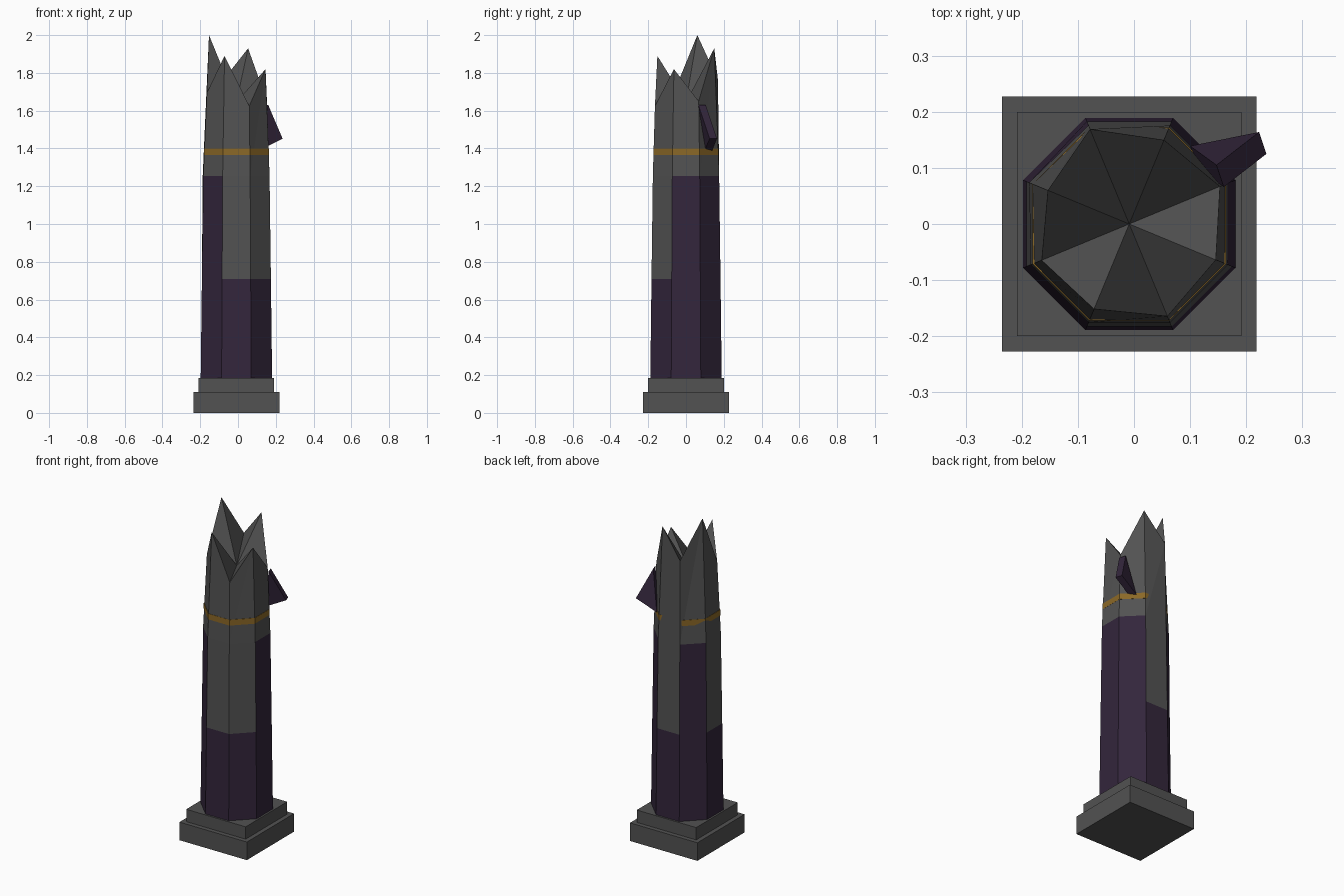
import bpy, bmesh, math

if "Cube" in bpy.data.objects:
    bpy.data.objects.remove(bpy.data.objects["Cube"])

CX = -0.0085  # axis of the pillar


def material(name, rgb):
    m = bpy.data.materials.new(name)
    m.diffuse_color = (*rgb, 1)
    m.use_nodes = True
    m.node_tree.nodes["Principled BSDF"].inputs["Base Color"].default_value = m.diffuse_color
    return m


stone = material("grey stone", (0.085, 0.085, 0.085))
purple = material("dark purple", (0.033, 0.019, 0.044))
gold = material("old gold", (0.26, 0.14, 0.02))


def finish(name, bm, *mats):
    bmesh.ops.recalc_face_normals(bm, faces=bm.faces[:])
    me = bpy.data.meshes.new(name)
    bm.to_mesh(me)
    bm.free()
    for m in mats:
        me.materials.append(m)
    ob = bpy.data.objects.new(name, me)
    bpy.context.collection.objects.link(ob)
    return ob


def prism(name, sides, radius, z0, z1, mat):
    bm = bmesh.new()
    rings = []
    for z in (z0, z1):
        rings.append([bm.verts.new((CX + radius * math.cos((k + .5) * math.tau / sides),
                                    radius * math.sin((k + .5) * math.tau / sides), z))
                      for k in range(sides)])
    a, b = rings
    for k in range(sides):
        n = (k + 1) % sides
        bm.faces.new((a[k], a[n], b[n], b[k]))
    bm.faces.new(a)
    bm.faces.new(b)
    return finish(name, bm, mat)


# Square plinth in two steps
prism("plinth_lower", 4, 0.227 * math.sqrt(2), 0, 0.11, stone)
prism("plinth_upper", 4, 0.20 * math.sqrt(2), 0.11, 0.185, stone)

# Broken octagonal shaft: corner k sits at 22.5 + 45k degrees
top = [(.175, 1.65), (.162, 1.93), (.183, 1.762), (.157, 2.0),
       (.169, 1.695), (.164, 1.89), (.178, 1.625), (.167, 1.82)]
bm = bmesh.new()
rings = []
for level in range(4):
    ring = []
    for k in range(8):
        r, z = [(.2046, .185), (.1977, .71), (.193 if k == 3 else .19, 1.255), top[k]][level]
        a = math.radians(22.5 + 45 * k)
        ring.append(bm.verts.new((CX + r * math.cos(a), r * math.sin(a), z)))
    rings.append(ring)
centre = bm.verts.new((CX, 0, 1.646))
tall_purple = (7, 0, 2, 4)  # faces whose purple reaches the upper level
for level in range(3):
    for k in range(8):
        n = (k + 1) % 8
        lo, hi = rings[level], rings[level + 1]
        quad = (lo[k], lo[n], hi[n], hi[k])
        painted = level == 0 or (level == 1 and k in tall_purple)
        if level == 2:  # split the uneven upper panels
            bm.faces.new(quad[:3])
            bm.faces.new((quad[0], quad[2], quad[3]))
        else:
            bm.faces.new(quad).material_index = int(painted)
for k in range(8):
    bm.faces.new((rings[3][k], rings[3][(k + 1) % 8], centre))
bm.faces.new(rings[0])
finish("broken_shaft", bm, stone, purple)

# Gold band around the shaft
prism("gold_band", 8, 0.1865, 1.365, 1.40, gold)

# Purple shard sticking out of the side: triangle swept along its thickness
bm = bmesh.new()
near = [(.160, .066, 1.63), (.236, .125, 1.452), (.113, .10, 1.39)]
a = [bm.verts.new(p) for p in near]
b = [bm.verts.new((x - .013, y + .039, z)) for x, y, z in near]
bm.faces.new(a)
bm.faces.new(b)
for i in range(3):
    j = (i + 1) % 3
    bm.faces.new((a[i], a[j], b[j], b[i]))
finish("side_shard", bm, purple)
